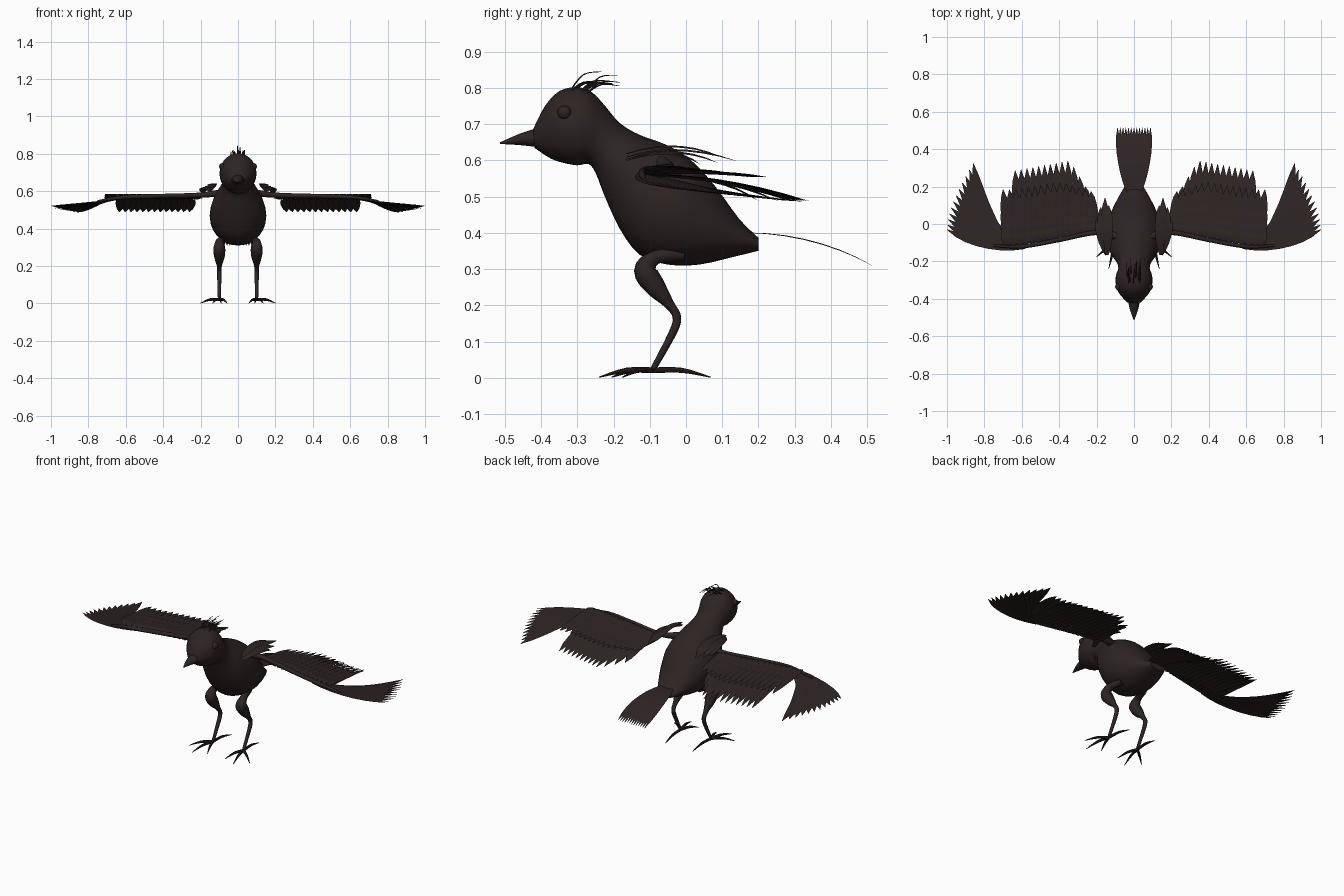
import bpy, bmesh, math, random
from mathutils import Vector

random.seed(4)
if "Cube" in bpy.data.objects:
    bpy.data.objects.remove(bpy.data.objects["Cube"])

COLOR = (0.027, 0.017, 0.017, 1)
plumage = bpy.data.materials.new("dark_brown")
plumage.use_nodes = True
plumage.diffuse_color = COLOR
bsdf = plumage.node_tree.nodes["Principled BSDF"]
bsdf.inputs["Base Color"].default_value = COLOR
bsdf.inputs["Roughness"].default_value = 0.8


def finish(name, mesh, mirror=False, angle=40):
    ob = bpy.data.objects.new(name, mesh)
    bpy.context.collection.objects.link(ob)
    mesh.materials.clear()
    mesh.materials.append(plumage)
    if mirror:
        ob.modifiers.new("Mirror", "MIRROR").use_mirror_merge = False
    bpy.ops.object.select_all(action="DESELECT")
    ob.select_set(True)
    bpy.context.view_layer.objects.active = ob
    bpy.ops.object.shade_smooth_by_angle(angle=math.radians(angle))
    return ob


def from_bmesh(name, bm, **kw):
    mesh = bpy.data.meshes.new(name)
    bm.to_mesh(mesh)
    bm.free()
    return finish(name, mesh, **kw)


def resample(rows, steps):
    """Catmull-Rom smoothing of a list of number tuples."""
    rows = [Vector(r) for r in rows]
    out = []
    for i in range(len(rows) - 1):
        b, c = rows[i], rows[i + 1]
        a, d = rows[max(i - 1, 0)], rows[min(i + 2, len(rows) - 1)]
        for k in range(steps):
            t = k / steps
            out.append(b + ((c - a) * t + (2 * a - 5 * b + 4 * c - d) * t * t
                            + (3 * b - a - 3 * c + d) * t ** 3) * 0.5)
    return out + [rows[-1]]


def loft(name, sections, steps=3, seg=28):
    """Each section: top y, top z, bottom y, bottom z, half width."""
    bm = bmesh.new()
    rings = []
    for ty, tz, by, bz, w in resample(sections, steps):
        mid, half = Vector((0, ty + by, tz + bz)) / 2, Vector((0, ty - by, tz - bz)) / 2
        angles = [2 * math.pi * i / seg for i in range(seg)]
        rings.append([bm.verts.new(mid + half * math.cos(a) + Vector((w * math.sin(a), 0, 0)))
                      for a in angles])
    for r, s in zip(rings, rings[1:]):
        for i in range(seg):
            j = (i + 1) % seg
            bm.faces.new((r[i], r[j], s[j], s[i]))
    bm.faces.new(rings[0])
    bm.faces.new(rings[-1])
    bmesh.ops.recalc_face_normals(bm, faces=bm.faces)
    return from_bmesh(name, bm)


def tubes(name, paths, mirror=False, res=3):
    """Round tapered strands; each point is x, y, z, radius."""
    cu = bpy.data.curves.new(name, "CURVE")
    cu.dimensions, cu.bevel_depth, cu.bevel_resolution = "3D", 1, res
    cu.use_fill_caps = True
    for path in paths:
        pts = resample(path, 4)
        sp = cu.splines.new("POLY")
        sp.points.add(len(pts) - 1)
        for p, (x, y, z, r) in zip(sp.points, pts):
            p.co, p.radius = (x, y, z, 1), r
    tmp = bpy.data.objects.new(name + "_path", cu)
    bpy.context.collection.objects.link(tmp)
    bpy.context.view_layer.update()
    mesh = bpy.data.meshes.new_from_object(tmp.evaluated_get(bpy.context.evaluated_depsgraph_get()))
    bpy.data.objects.remove(tmp)
    return finish(name, mesh, mirror)


def feather(bm, base, bend, tip, width, tilt=0.15):
    """Ridged vane along a quadratic curve, pointed at the tip."""
    a, b, c = Vector(base), Vector(bend), Vector(tip)
    shape = (0.4, 0.75, 0.95, 1, 1, 0.9, 0.65, 0.05)
    prev = None
    for i, s in enumerate(shape):
        t = i / (len(shape) - 1)
        p = a.lerp(b, t).lerp(b.lerp(c, t), t)
        along = b.lerp(c, t) - a.lerp(b, t)
        side = along.cross(Vector((0, 0, 1))).normalized() + Vector((0, 0, tilt))
        ridge = Vector((0, 0, 0.12 * width * s))
        row = [bm.verts.new(v) for v in (p - side * width * s, p + ridge, p + side * width * s)]
        if prev:
            for k in (0, 1):
                bm.faces.new((prev[k], prev[k + 1], row[k + 1], row[k]))
        prev = row


def lerp(a, b, t):
    return a + (b - a) * t


# Body, neck and head in one skin
loft("body", [
    (-.422, .690, -.418, .638, .035), (-.390, .753, -.376, .610, .070),
    (-.350, .795, -.343, .598, .092), (-.300, .806, -.300, .590, .099),
    (-.260, .792, -.270, .594, .094), (-.225, .756, -.250, .570, .084),
    (-.183, .707, -.225, .506, .092), (-.128, .674, -.183, .415, .125),
    (-.060, .649, -.128, .343, .146), (.010, .608, -.050, .316, .150),
    (.080, .533, .037, .316, .125), (.147, .442, .134, .338, .085),
    (.200, .390, .200, .354, .050)])

# Beak
loft("beak", [(-.405, .695, -.405, .640, .034), (-.460, .677, -.460, .646, .021),
              (-.513, .654, -.513, .649, .002)], seg=16)

# Eyes
bm = bmesh.new()
bmesh.ops.create_uvsphere(bm, u_segments=16, v_segments=10, radius=0.02)
bmesh.ops.translate(bm, verts=bm.verts, vec=(.081, -.335, .735))
from_bmesh("eyes", bm, mirror=True)

# Crest of fine hairs
hairs = []
for i in range(18):
    x, y = random.uniform(-.04, .04), random.uniform(-.33, -.26)
    lift = random.uniform(0, .045) * (1 - abs(x) / .05)
    hairs.append([(x, y, .79, .0025), (x * 1.05, y + .04, .812 + lift * .7, .002),
                  (x * 1.1, y + .09, .808 + lift, .0007)])
tubes("crest", hairs, res=1)

# Tail fan
bm = bmesh.new()
for i in range(13):
    u = i / 6 - 1
    feather(bm, (.035 * u, .17, .404), (.088 * u, .36, .40), (.088 * u, .515, .313), .014, .05)
from_bmesh("tail", bm)

# Wing arm bones
tubes("wing_arms", [[(.08, -.07, .595, .022), (.2, -.045, .583, .014), (.4, -.085, .578, .012),
                     (.6, -.12, .572, .011), (.75, -.115, .55, .006)]], mirror=True)

# Long secondary feathers, the lower layer
bm = bmesh.new()
for i in range(13):
    t = i / 12
    x = lerp(.25, .625, t)
    tip = .2 + .14 * min(t / .22, 1) - .07 * max(t - .22, 0)
    feather(bm, (x, lerp(-.06, -.11, t), .562), (x, .1, .56), (x + .01, tip, .492), .026)
from_bmesh("wing_secondaries", bm, mirror=True)

# Overlapping covert rows, the upper layer
bm = bmesh.new()
for row, (reach, z) in enumerate(((.30, .570), (.22, .576), (.15, .581), (.09, .585))):
    for i in range(15):
        t = i / 14
        x, y = lerp(.215, .685, t), lerp(-.05, -.115, min(t * 1.15, 1))
        end = y + reach * lerp(.75, 1, min(t * 3, 1))
        feather(bm, (x - .01, y, z - .005), (x, (y + end) / 2, z + .008),
                (x + .015, end, z - .012), .024)
from_bmesh("wing_coverts", bm, mirror=True)

# Primary feathers fanning from the wrist
bm = bmesh.new()
for i in range(12):
    t = i / 11
    base = Vector((lerp(.58, .72, t), lerp(-.125, -.03, t), lerp(.567, .55, t)))
    tip = Vector((.86 + .14 * math.cos(t * math.pi / 2), lerp(-.03, .325, t ** 1.1),
                  lerp(.525, .49, t)))
    bend = (base + tip) / 2 + Vector((.03, -.055, -.01))
    feather(bm, base, bend, tip, lerp(.022, .026, t))
from_bmesh("wing_primaries", bm, mirror=True)

# Shoulder feathers
bm = bmesh.new()
for x, end, z in ((.135, .10, .622), (.155, .14, .612), (.178, .09, .606), (.19, .04, .602)):
    feather(bm, (.145, -.165, z), (x, -.03, z + .045), (x, end, z - .01), .024, -.1)
from_bmesh("shoulder_feathers", bm, mirror=True)

# Legs
tubes("legs", [[(.075, -.01, .345, .020), (.098, -.085, .336, .020), (.1, -.112, .300, .032),
                (.1, -.085, .255, .029), (.1, -.045, .205, .014), (.1, -.025, .170, .012),
                (.1, -.038, .125, .011), (.1, -.092, .025, .008)]], mirror=True)

# Toes, three ahead and one behind
toes = []
for x, y in ((.058, -.205), (.135, -.24), (.2, -.175), (.09, .068)):
    toes.append([(.1, -.092, .024, .008), (lerp(.1, x, .5), lerp(-.092, y, .5), .024, .007),
                 (x, y, .005, .0015)])
tubes("toes", toes, mirror=True, res=2)

# Stand the lowest point on the ground
bpy.context.view_layer.update()
objs = [o for o in bpy.context.collection.objects if o.type == "MESH" and plumage.name in o.data.materials]
low = min(v.co.z for o in objs for v in o.data.vertices)
for o in objs:
    o.location.z -= low
